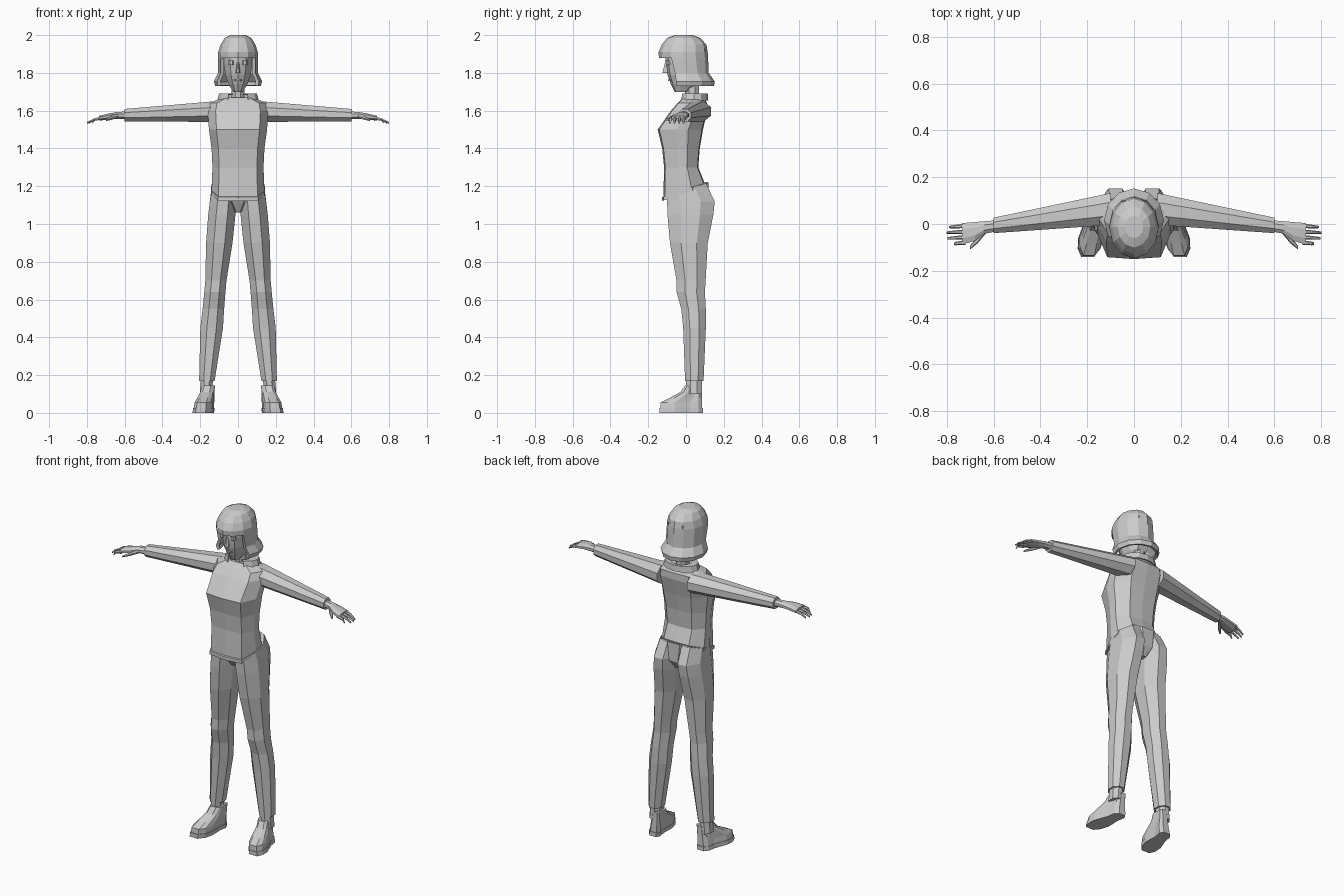
import bpy, bmesh, math

if "Cube" in bpy.data.objects:
    bpy.data.objects.remove(bpy.data.objects["Cube"])

GREY = (.6, .6, .6, 1)
grey = bpy.data.materials.new("plain_grey")
grey.use_nodes = True
grey.diffuse_color = GREY
grey.node_tree.nodes["Principled BSDF"].inputs["Base Color"].default_value = GREY

WAIST, HEM_SLOPE = 1.18, .34


def ngon(sides, turn=.5):
    """Regular outline, starting at the front, scaled to fill a unit square."""
    angles = [math.tau * (i + turn) / sides for i in range(sides)]
    points = [(math.sin(angle), -math.cos(angle)) for angle in angles]
    reach = max(max(point) for point in points)
    return [(u / reach, v / reach) for u, v in points]


def mirrored(half):
    """Close a right-hand half outline that is given front to back."""
    return half + [(-u, v) for u, v in reversed(half) if u > 0]


def loft(name, rings, outline, axis="z", side=1, skew=0, wall=0, open_from=0, open_edges=()):
    """Skin rings of (position, centre a, centre b, half a, half b) along an axis.
    With a wall it becomes an open shell, lacking some edges from one row on."""
    bm = bmesh.new()
    rows = []
    for position, centre_a, centre_b, half_a, half_b in rings:
        row = []
        for u, v in outline:
            b = centre_b + v * half_b
            a = centre_a + u * half_a + skew * b
            if axis == "x":
                point = (position * side, a, b)
            else:
                # The waistline rises towards the back
                rise = HEM_SLOPE * b if abs(position - WAIST) < .04 else 0
                point = (a * side, b, position + rise)
            row.append(bm.verts.new(point))
        rows.append(row)
    count = len(outline)
    for level, (low, high) in enumerate(zip(rows, rows[1:])):
        for i in range(count):
            if level < open_from or i not in open_edges:
                j = (i + 1) % count
                bm.faces.new((low[i], low[j], high[j], high[i]))
    if not wall or open_from:
        bm.faces.new(rows[0])
    if not wall:
        bm.faces.new(rows[-1])
    loose = [vert for vert in bm.verts if not vert.link_faces]
    bmesh.ops.delete(bm, geom=loose, context="VERTS")
    bmesh.ops.recalc_face_normals(bm, faces=bm.faces)
    mesh = bpy.data.meshes.new(name)
    bm.to_mesh(mesh)
    bm.free()
    mesh.materials.append(grey)
    part = bpy.data.objects.new(name, mesh)
    bpy.context.collection.objects.link(part)
    if wall:
        thickness = part.modifiers.new("thickness", "SOLIDIFY")
        thickness.thickness = wall
        thickness.offset = -1


def stack(name, levels, outline, centre=lambda z: 0, **options):
    """Loft upwards through levels of (height, half width, front, back)."""
    rings = [(z, centre(z), (front + back) / 2, half, (back - front) / 2)
             for z, half, front, back in levels]
    loft(name, rings, outline, **options)


def plate(name, x, z, width, height, front, **options):
    """Small raised detail on the face."""
    levels = [(z + end * height / 2, width / 2, front, front + .03) for end in (-1, 1)]
    stack(name, levels, ngon(6), centre=lambda level: x, **options)


OCTAGON, TWELVE = ngon(8), ngon(12, 0)
TORSO = mirrored([(0, -1), (.74, -.93), (1, -.15), (1, .35), (.6, .95), (0, 1)])
SKULL = mirrored([(0, -1), (.55, -.85), (1, -.3), (1, .4), (.6, 1)])
SHOE = mirrored([(.5, -1), (.9, -.7), (1, -.3), (.7, .4), (.7, .8), (.4, 1)])

# Shirt, hem and the hips below it
stack("shirt", [
    (WAIST, .14, -.12, .1), (1.3, .135, -.116, .065), (1.4, .14, -.126, .073),
    (1.5, .154, -.15, .09), (1.6, .16, -.08, .113), (1.64, .15, -.045, .112),
    (1.67, .08, -.015, .09)], TORSO)
stack("hem_band", [(z, .143, -.128, .113) for z in (WAIST - .015, WAIST + .005)], TORSO)
stack("hips", [(1.06, .02, -.05, .09), (1.11, .07, -.08, .12), (WAIST, .1, -.1, .12)], OCTAGON)

# Neck and open collar
stack("neck", [(z, .034, -.005, .07) for z in (1.64, 1.78)], OCTAGON)
stack("collar", [
    (1.655, .11, -.035, .118), (1.69, .1, -.03, .115), (1.69, .06, -.015, .1)],
    TWELVE, wall=.006, open_edges=(0, 11))

# Head and face
stack("head", [
    (1.7, .026, -.06, .02), (1.74, .05, -.08, .07), (1.79, .067, -.098, .09),
    (1.85, .075, -.108, .1), (1.93, .08, -.11, .1)], SKULL)
stack("nose", [(1.8, .012, -.125, -.09), (1.86, .005, -.11, -.09)], OCTAGON)
plate("mouth", 0, 1.76, .04, .008, -.097)

# Bobbed hair, open over the face and flared at the ends
stack("hair", [
    (2, .04, -.06, .035), (1.985, .07, -.1, .075), (1.95, .092, -.128, .108),
    (1.91, .105, -.146, .115), (1.88, .106, -.143, .117), (1.8, .106, -.118, .12),
    (1.755, .128, -.12, .152), (1.73, .12, -.115, .148)],
    TWELVE, wall=.018, open_from=4, open_edges=(0, 1, 10, 11))


def leg_line(z):
    return .18 - .09 * z


def foot_line(z):
    return .175 - .1 * z


for tag, side in (("left", 1), ("right", -1)):
    plate(tag + "_eye", .036, 1.854, .028, .022, -.109, side=side)
    plate(tag + "_brow", .035, 1.882, .04, .008, -.112, side=side)

    # Trouser leg, standing apart from the other
    stack(tag + "_trouser_leg", [
        (WAIST, .066, -.1, .105), (1.12, .07, -.1, .152), (1.05, .072, -.098, .145),
        (.9, .07, -.085, .115), (.7, .056, -.05, .104), (.64, .056, -.05, .1),
        (.55, .057, -.025, .105), (.45, .06, -.015, .105), (.17, .041, -.005, .093)],
        OCTAGON, centre=leg_line, side=side)

    # Sock and shoe, toes turned slightly out
    stack(tag + "_sock", [(z, .032, 0, .084) for z in (.1, .18)], OCTAGON,
          centre=leg_line, side=side)
    stack(tag + "_sole", [(z, .053, -.14, .09) for z in (0, .025)], SHOE,
          centre=foot_line, side=side, skew=-.17)
    stack(tag + "_shoe", [
        (.025, .05, -.136, .086), (.055, .047, -.134, .086), (.08, .043, -.085, .085),
        (.11, .037, -.03, .085), (.145, .035, -.005, .085)], SHOE,
        centre=foot_line, side=side, skew=-.17)

    # Sleeve narrows and sweeps forward to the wrist
    sleeve = [(x, .078 - .14 * x, 1.6 - .04 * x, .075 - .07 * x, .06 - .045 * x)
              for x in (.1, .2, .38, .6)]
    loft(tag + "_sleeve", sleeve, OCTAGON, axis="x", side=side)

    # Hand with four fingers and a thumb
    loft(tag + "_hand", [
        (.58, -.007, 1.576, .023, .02), (.64, -.015, 1.575, .027, .018),
        (.68, -.032, 1.57, .04, .016), (.735, -.042, 1.56, .046, .013)],
        OCTAGON, axis="x", side=side)
    fingers = {"index": .77, "middle": .797, "ring": .8, "little": .79}
    for i, (finger, tip) in enumerate(fingers.items()):
        y = -.08 + i * .024
        loft(f"{tag}_{finger}_finger", [
            (.72, y, 1.562, .009, .01), (.76, y - .003, 1.553, .008, .008),
            (tip, y - .005, 1.535, .005, .005)], ngon(6), axis="x", side=side)
    loft(tag + "_thumb", [
        (.635, -.03, 1.572, .013, .012), (.67, -.07, 1.56, .015, .01),
        (.7, -.1, 1.55, .008, .006)], ngon(6), axis="x", side=side)
